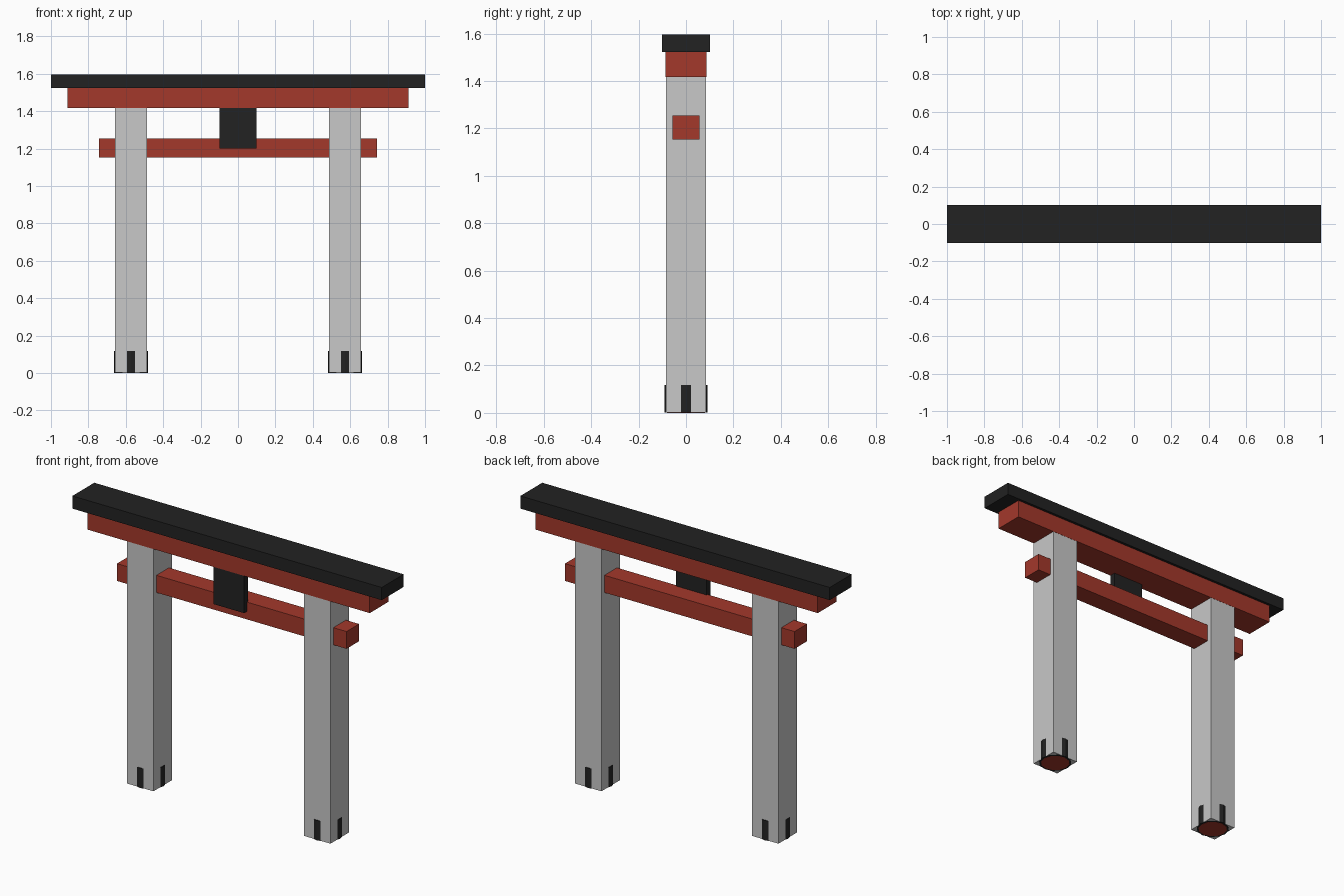
import bpy

cube = bpy.data.objects.get("Cube")
if cube:
    bpy.data.objects.remove(cube, do_unlink=True)


def material(name, rgb):
    mat = bpy.data.materials.new(name)
    mat.use_nodes = True
    mat.diffuse_color = (*rgb, 1)
    bsdf = next(n for n in mat.node_tree.nodes if n.type == 'BSDF_PRINCIPLED')
    bsdf.inputs["Base Color"].default_value = (*rgb, 1)
    return mat


red = material("vermilion red", (0.37, 0.04, 0.024))
black = material("soft black", (0.016, 0.016, 0.016))
grey = material("stone grey", (0.58, 0.58, 0.58))


def finish(name, mat):
    obj = bpy.context.object
    obj.name = name
    obj.data.materials.append(mat)
    return obj


def box(name, mat, half_x, y0, y1, z0, z1, x=0):
    """Box centred on x, spanning the given depth and height."""
    bpy.ops.mesh.primitive_cube_add(size=1, location=(x, (y0 + y1) / 2, (z0 + z1) / 2))
    bpy.context.object.scale = (2 * half_x, y1 - y0, z1 - z0)
    bpy.ops.object.transform_apply(location=False, rotation=False, scale=True)
    return finish(name, mat)


def column(name, mat, radius, z0, z1, x):
    """Twelve-sided upright column."""
    bpy.ops.mesh.primitive_cylinder_add(vertices=12, radius=radius, depth=z1 - z0,
                                        location=(x, 0, (z0 + z1) / 2))
    return finish(name, mat)


lintel_bottom = 1.418

# Beams across the top
box("top_beam", black, 1.0, -0.101, 0.101, 1.523, 1.597)
box("lintel", red, 0.912, -0.086, 0.086, lintel_bottom, 1.523)
box("tie_beam", red, 0.742, -0.058, 0.058, 1.153, 1.254)

# Plaque hung in front of the tie beam
box("plaque", black, 0.099, -0.085, -0.05, 1.2, lintel_bottom)

# Square pillars, each around a round core with a foot collar breaking the faces
for side, x in (("left", 0.572), ("right", -0.572)):
    box(side + "_pillar", grey, 0.085, -0.085, 0.085, 0.002, lintel_bottom, x)
    column(side + "_foot_collar", black, 0.0906, 0.001, 0.117, x)
    column(side + "_core_post", red, 0.08, 0, 1.4, x)
